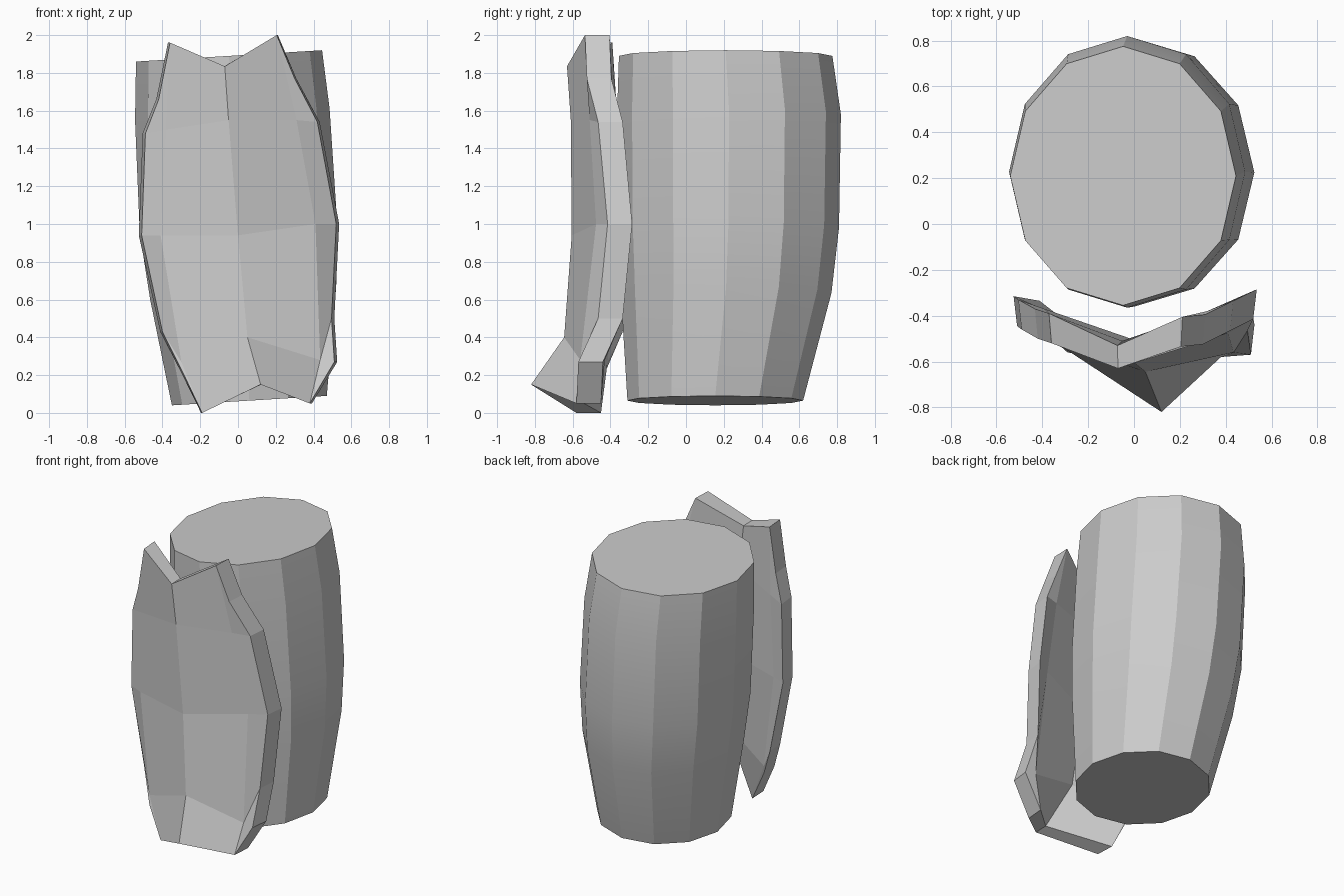
import bpy
import bmesh
import math

# Remove the default cube only
default_cube = bpy.data.objects.get("Cube")
if default_cube:
    bpy.data.objects.remove(default_cube, do_unlink=True)


def make_material(name, colour):
    material = bpy.data.materials.new(name)
    material.use_nodes = True
    material.diffuse_color = colour
    shader = material.node_tree.nodes["Principled BSDF"]
    shader.inputs["Base Color"].default_value = colour
    return material


def finish(name, bm, material):
    """Turn a bmesh into a linked object with outward normals."""
    bmesh.ops.recalc_face_normals(bm, faces=bm.faces)
    mesh = bpy.data.meshes.new(name)
    bm.to_mesh(mesh)
    bm.free()
    mesh.materials.append(material)
    obj = bpy.data.objects.new(name, mesh)
    bpy.context.collection.objects.link(obj)
    return obj


def bridge(bm, first, second):
    """Join two closed loops of vertices with quads."""
    count = len(first)
    for i in range(count):
        j = (i + 1) % count
        bm.faces.new((first[i], first[j], second[j], second[i]))


grey = make_material("plain grey", (0.6, 0.6, 0.6, 1))

# Barrel: tilted oval rings (x left, x right, y front, y back, z left, z right)
SIDES = 12
barrel_rings = (
    (-.35, .47, -.31, .62, .04, .09),
    (-.465, .52, -.345, .77, .60, .67),
    (-.52, .525, -.36, .81, .95, 1.01),
    (-.545, .485, -.365, .82, 1.55, 1.61),
    (-.54, .445, -.355, .775, 1.86, 1.92),
)
bm = bmesh.new()
loops = []
for x_min, x_max, y_min, y_max, z_left, z_right in barrel_rings:
    loop = []
    for i in range(SIDES):
        angle = math.tau * i / SIDES
        across = (1 + math.cos(angle)) / 2
        along = (1 + math.sin(angle)) / 2
        loop.append(bm.verts.new((x_min + (x_max - x_min) * across,
                                  y_min + (y_max - y_min) * along,
                                  z_left + (z_right - z_left) * across)))
    loops.append(loop)
for lower, upper in zip(loops, loops[1:]):
    bridge(bm, lower, upper)
bm.faces.new(loops[0])
bm.faces.new(loops[-1])
barrel = finish("barrel", bm, grey)
bpy.ops.object.select_all(action="DESELECT")
barrel.select_set(True)
bpy.context.view_layer.objects.active = barrel
bpy.ops.object.shade_smooth_by_angle(angle=math.radians(20))

# Bent front plate: rows from top to bottom, each running from -x to +x
plate_rows = (
    ((-.42, -.5, 1.66), (-.36, -.52, 1.96), (-.07, -.63, 1.835),
     (.205, -.535, 2), (.3, -.525, 1.77)),
    ((-.49, -.46, 1.48), (-.38, -.5, 1.5), (-.05, -.61, 1.55),
     (.31, -.51, 1.55), (.42, -.465, 1.54)),
    ((-.51, -.445, .94), (-.41, -.49, .94), (0, -.605, .94),
     (.41, -.476, 1), (.52, -.415, 1)),
    ((-.4, -.465, .43), (-.3, -.545, .27), (.05, -.645, .4),
     (.435, -.56, .28), (.495, -.465, .5)),
    ((-.29, -.56, .21), (-.19, -.58, 0), (.12, -.82, .15),
     (.38, -.58, .05), (.51, -.57, .27)),
)
PLATE_DEPTH = .13
CENTRE_DEPTH = .1
SPREAD = 1.03
bm = bmesh.new()
front = [[bm.verts.new(point) for point in row] for row in plate_rows]
back = []
for row in plate_rows:
    new_row = []
    for column, (x, y, z) in enumerate(row):
        depth = CENTRE_DEPTH if column == 2 else PLATE_DEPTH
        new_row.append(bm.verts.new((x * SPREAD, y + depth, z)))
    back.append(new_row)

# Front and back skins
for skin in (front, back):
    for upper, lower in zip(skin, skin[1:]):
        for i in range(len(upper) - 1):
            bm.faces.new((upper[i], upper[i + 1], lower[i + 1], lower[i]))


# Rim around the plate
def border(skin):
    right = [row[-1] for row in skin[1:-1]]
    left = [row[0] for row in skin[1:-1]]
    return skin[0] + right + skin[-1][::-1] + left[::-1]


bridge(bm, border(front), border(back))
finish("front_plate", bm, grey)
